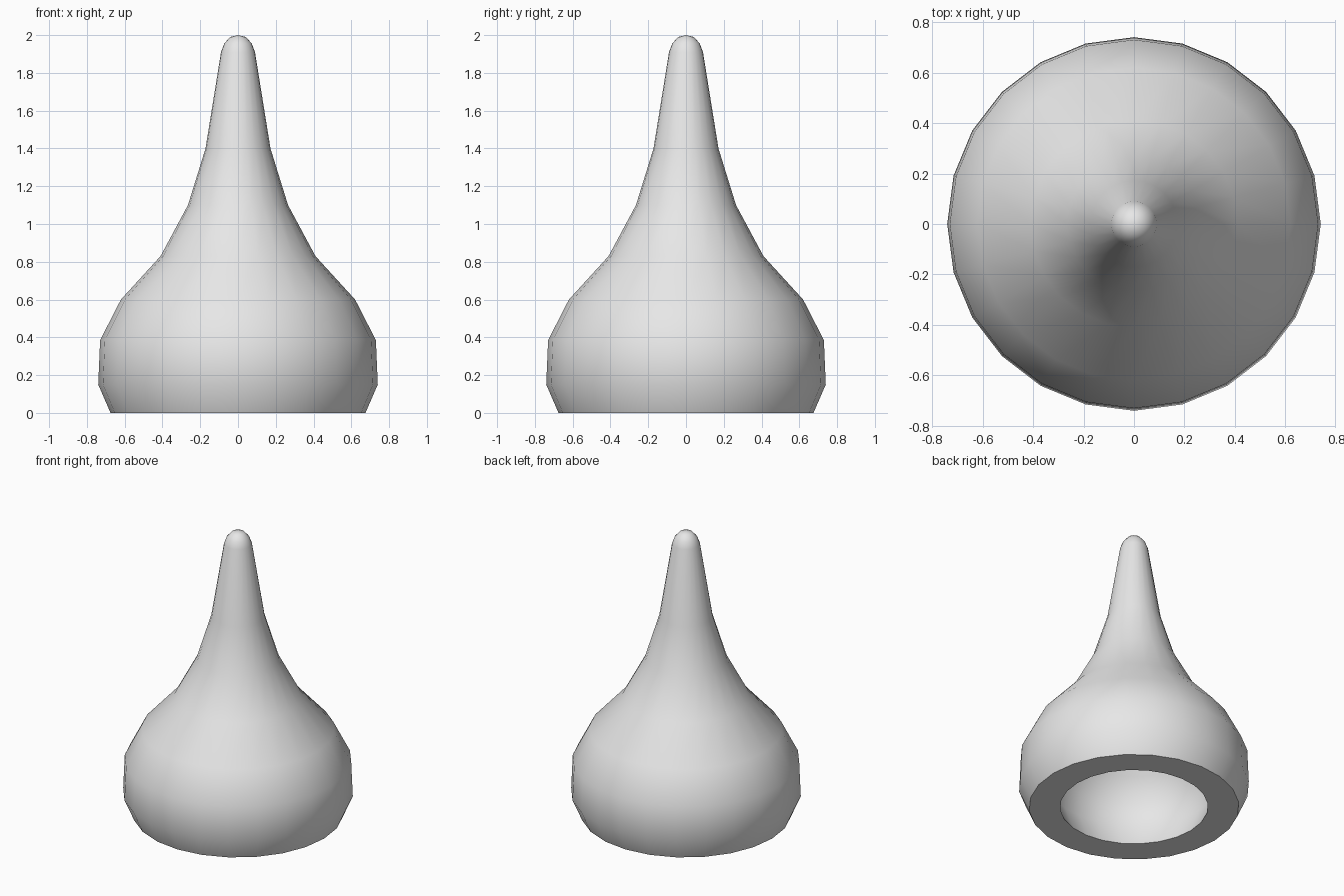
import bpy, bmesh, math

cube = bpy.data.objects.get("Cube")
if cube:
    bpy.data.objects.remove(cube, do_unlink=True)

SIDES = 24

# Plain light grey for the whole body
grey = bpy.data.materials.new("light_grey")
grey.use_nodes = True
colour = (0.8, 0.8, 0.8, 1)
grey.diffuse_color = colour
grey.node_tree.nodes["Principled BSDF"].inputs["Base Color"].default_value = colour

# Outer skin from the rim up to the rounded tip, as (radius, height)
outer = [(0.675, 0), (0.74, 0.15), (0.73, 0.385), (0.62, 0.6), (0.41, 0.83),
         (0.265, 1.1), (0.172, 1.4), (0.09, 1.91), (0.073, 1.955),
         (0.042, 1.99), (0, 2.0)]
# Hollow inside from its closed top down to the opening
inner = [(0, 1.24), (0.08, 1.02), (0.26, 0.71), (0.46, 0.49), (0.53, 0.33),
         (0.54, 0.17), (0.475, 0)]


def lathe(name, profile):
    """Spin a closed profile around z into a smooth object."""
    bm = bmesh.new()
    verts = [bm.verts.new((r, 0, z)) for r, z in profile]
    edges = [bm.edges.new(pair) for pair in zip(verts, verts[1:])]
    edges.append(bm.edges.new((verts[-1], verts[0])))
    # The axis edge between tip and hollow is not part of the surface
    for e in list(edges):
        if all(v.co.x == 0 for v in e.verts):
            edges.remove(e)
            bm.edges.remove(e)
    bmesh.ops.spin(bm, geom=verts + edges, cent=(0, 0, 0), axis=(0, 0, 1),
                   angle=math.tau, steps=SIDES, use_merge=False)
    bmesh.ops.remove_doubles(bm, verts=bm.verts[:], dist=0.0005)
    bmesh.ops.recalc_face_normals(bm, faces=bm.faces[:])
    mesh = bpy.data.meshes.new(name)
    bm.to_mesh(mesh)
    bm.free()
    mesh.materials.append(grey)
    obj = bpy.data.objects.new(name, mesh)
    bpy.context.collection.objects.link(obj)
    bpy.ops.object.select_all(action="DESELECT")
    obj.select_set(True)
    bpy.context.view_layer.objects.active = obj
    bpy.ops.object.shade_smooth_by_angle(angle=math.radians(50))
    return obj


# Hollow bulb with a slender neck; the flat rim joins both skins
lathe("hollow_bulb", outer + inner)
